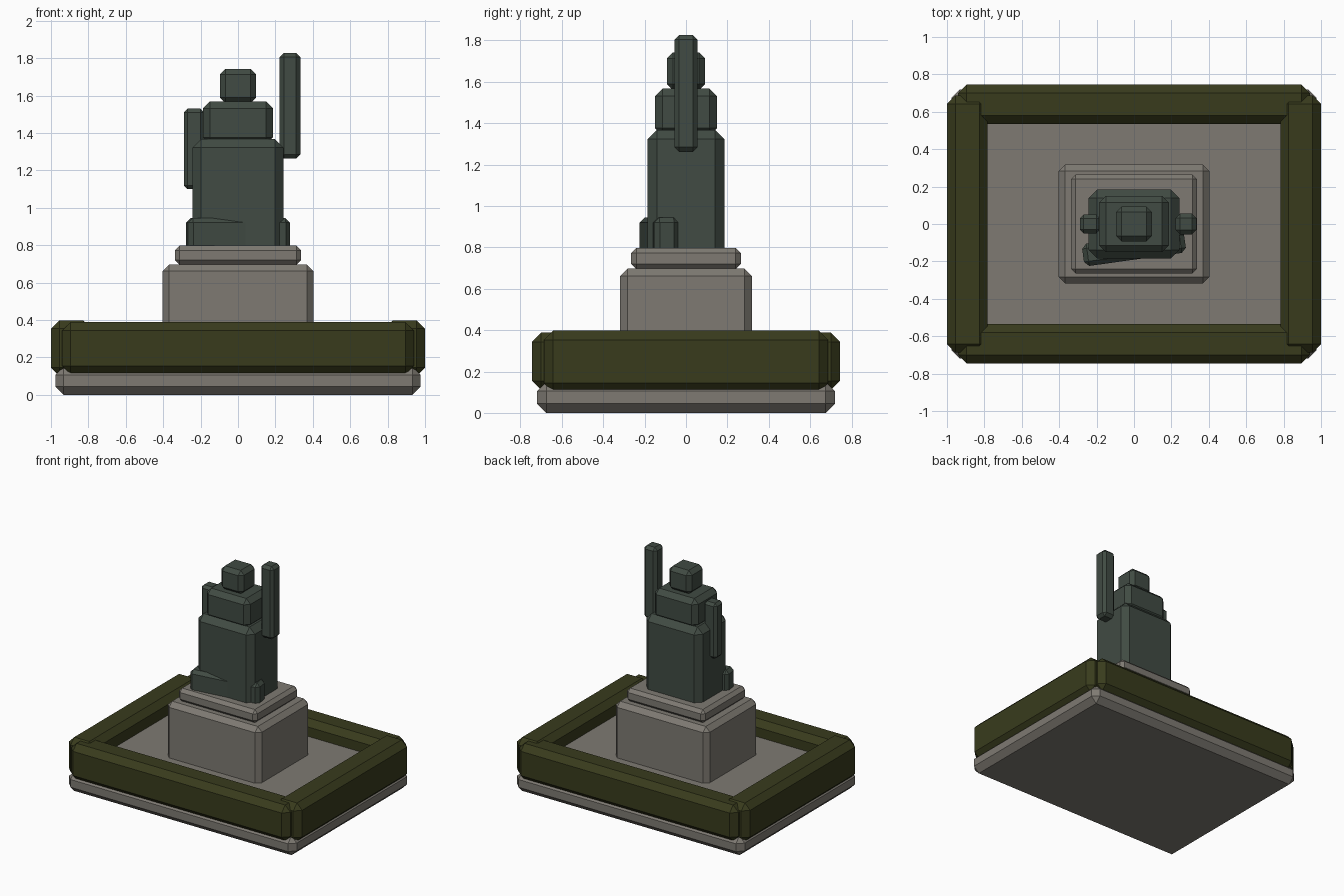
import bpy, bmesh, math
from mathutils import Matrix

if "Cube" in bpy.data.objects:
    bpy.data.objects.remove(bpy.data.objects["Cube"])


def material(name, rgb):
    m = bpy.data.materials.new(name)
    m.diffuse_color = (*rgb, 1)
    m.use_nodes = True
    m.node_tree.nodes["Principled BSDF"].inputs["Base Color"].default_value = m.diffuse_color
    return m


STONE = material("stone", (0.21, 0.195, 0.17))
HEDGE = material("hedge", (0.04, 0.044, 0.012))
BRONZE = material("bronze", (0.052, 0.07, 0.056))


def block(name, xr, yr, zr, chamfer, mat, turn=0):
    """Chamfered box spanning the given ranges, turned about its own vertical axis."""
    bm = bmesh.new()
    bmesh.ops.create_cube(bm, size=1)
    bmesh.ops.scale(bm, vec=[r[1] - r[0] for r in (xr, yr, zr)], verts=bm.verts)
    if chamfer:
        bmesh.ops.bevel(bm, geom=bm.edges[:], offset=chamfer, segments=1,
                        profile=0.5, affect='EDGES')
    bmesh.ops.rotate(bm, matrix=Matrix.Rotation(math.radians(turn), 3, 'Z'), verts=bm.verts)
    me = bpy.data.meshes.new(name)
    bm.to_mesh(me)
    bm.free()
    me.materials.append(mat)
    ob = bpy.data.objects.new(name, me)
    ob.location = [(r[0] + r[1]) / 2 for r in (xr, yr, zr)]
    bpy.context.collection.objects.link(ob)
    return ob


def sym(h):
    return (-h, h)


# Ground slab and raised paving inside the hedges
block("ground_slab", sym(0.977), sym(0.72), (0, 0.15), 0.045, STONE)
block("paving", sym(0.83), sym(0.58), (0.12, 0.27), 0, STONE)

# Hedges on all four sides
for s, side in ((-1, "front"), (1, "back")):
    block("hedge_" + side, sym(0.94), sorted((s * 0.535, s * 0.745)), (0.11, 0.388), 0.045, HEDGE)
for s, side in ((-1, "left"), (1, "right")):
    block("hedge_" + side, sorted((s * 0.782, s * 1.0)), sym(0.687), (0.10, 0.398), 0.045, HEDGE)

# Pedestal
block("pedestal", sym(0.403), sym(0.318), (0.2, 0.697), 0.035, STONE)
block("pedestal_cap", sym(0.337), sym(0.265), (0.695, 0.797), 0.025, STONE)

# Statue
block("robe", sym(0.242), sym(0.185), (0.74, 1.368), 0.045, BRONZE)
block("robe_hem", sym(0.275), (-0.19, -0.07), (0.75, 0.945), 0.025, BRONZE, turn=8)
block("chest", sym(0.187), sym(0.15), (1.34, 1.567), 0.036, BRONZE)
block("head", sym(0.097), sym(0.093), (1.56, 1.743), 0.03, BRONZE)
block("raised_arm", (0.223, 0.333), sym(0.055), (1.262, 1.827), 0.022, BRONZE)
block("lowered_arm", (-0.29, -0.18), sym(0.05), (1.1, 1.53), 0.02, BRONZE)
